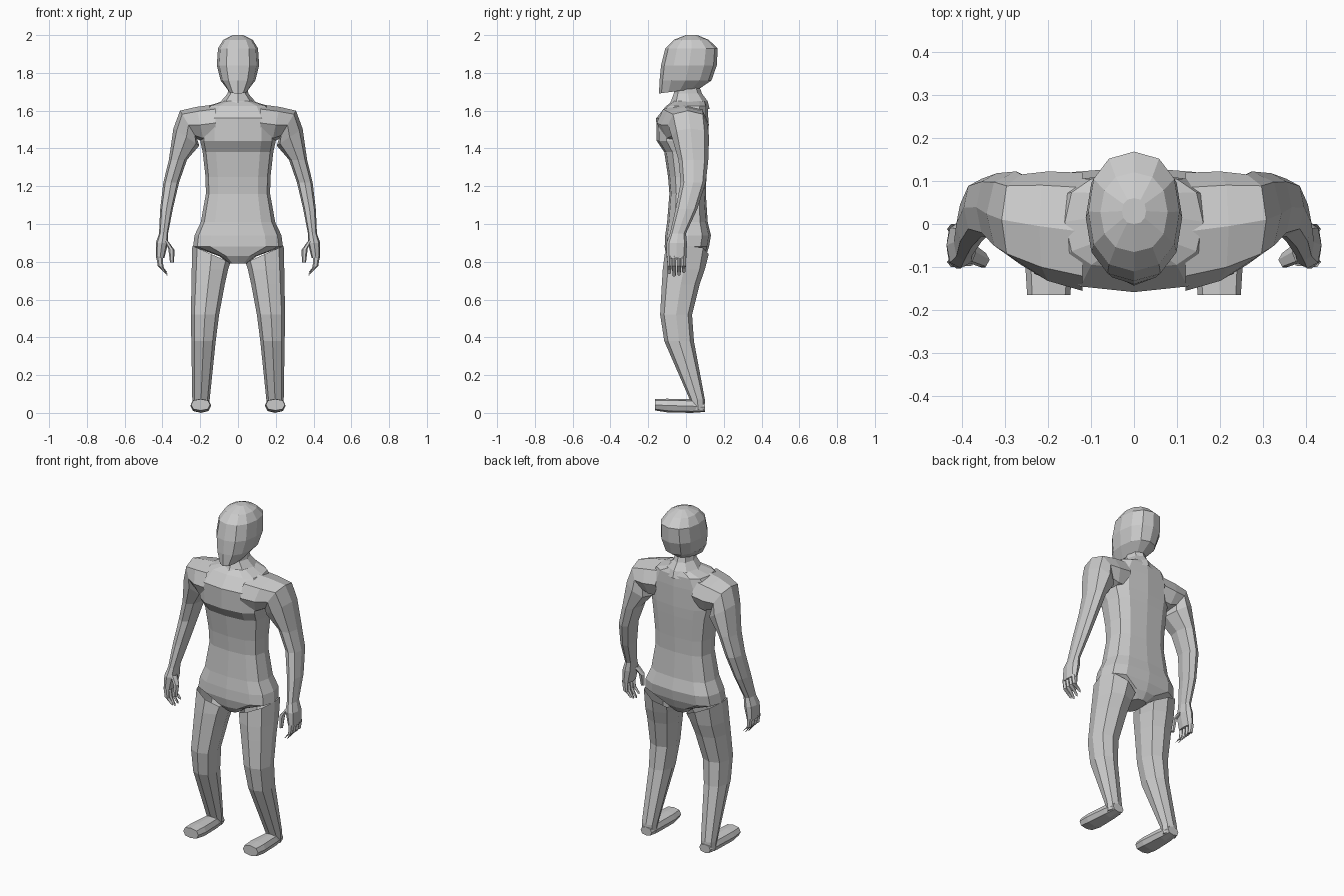
import bpy, bmesh, math
from mathutils import Vector


def loft(name, rings, n=8, e=2.0, mirror=False, caps=(True, True)):
    """Skin a list of rings (centre, u axis, v axis) with superellipse sections."""
    bm = bmesh.new()
    loops = []
    for c, u, v in rings:
        c, u, v = Vector(c), Vector(u), Vector(v)
        loop = []
        for i in range(n):
            a = 2 * math.pi * i / n
            ca, sa = math.cos(a), math.sin(a)
            p = math.copysign(abs(ca) ** (2 / e), ca)
            q = math.copysign(abs(sa) ** (2 / e), sa)
            loop.append(bm.verts.new(c + u * p + v * q))
        loops.append(loop)
    for a, b in zip(loops, loops[1:]):
        for i in range(n):
            j = (i + 1) % n
            bm.faces.new((a[i], a[j], b[j], b[i]))
    if caps[0]:
        bm.faces.new(loops[0])
    if caps[1]:
        bm.faces.new(loops[-1])
    bmesh.ops.recalc_face_normals(bm, faces=bm.faces[:])
    me = bpy.data.meshes.new(name)
    bm.to_mesh(me)
    bm.free()
    ob = bpy.data.objects.new(name, me)
    bpy.context.collection.objects.link(ob)
    if mirror:
        ob.modifiers.new("mirror", "MIRROR").use_mirror_merge = False
    return ob


def level(z, x0, x1, y0, y1, roll=0.0, pitch=0.0):
    """Ring around z from x / y extents; roll lifts +x, pitch lifts +y."""
    return (((x0 + x1) / 2, (y0 + y1) / 2, z),
            ((x1 - x0) / 2, 0, roll), (0, (y1 - y0) / 2, pitch))


# Head with jutting jaw
loft("head", [
    level(1.705, -.05, .05, -.143, .075, pitch=.014),
    level(1.76, -.092, .092, -.14, .135),
    level(1.84, -.112, .112, -.132, .163),
    level(1.93, -.106, .106, -.11, .168),
    level(1.975, -.078, .078, -.065, .12),
    level(2.0, -.028, .028, 0, .06),
], n=12, e=2.3)

# Neck flaring into the trapezius
loft("neck", [
    level(1.61, -.14, .14, -.1, .125),
    level(1.65, -.09, .09, -.08, .115),
    level(1.69, -.055, .055, -.065, .085),
    level(1.73, -.05, .05, -.06, .07),
], caps=(False, False))

# Torso from crotch to collar
loft("torso", [
    level(.79, -.045, .045, -.075, .075),
    level(.83, -.1, .1, -.105, .105),
    level(.88, -.238, .238, -.113, .122),
    level(.94, -.23, .23, -.11, .132),
    level(1.01, -.197, .197, -.1, .115),
    level(1.16, -.17, .17, -.088, .105),
    level(1.25, -.172, .172, -.095, .108),
    level(1.38, -.187, .187, -.115, .115),
    level(1.44, -.2, .2, -.155, .118),
    level(1.56, -.2, .2, -.158, .118),
    level(1.625, -.16, .16, -.105, .115),
    level(1.65, -.08, .08, -.07, .105),
], n=12, e=2.9, caps=(True, False))

# Arms from the shoulder to the palm
loft("arm", [
    ((.12, -.018, 1.535), (0, 0, .098), (0, .137, 0)),
    ((.2, -.005, 1.525), (.02, 0, .095), (0, .127, 0)),
    ((.262, .01, 1.525), (.045, 0, .075), (0, .105, 0)),
    level(1.46, .205, .342, -.075, .122, roll=.045),
    level(1.34, .27, .366, -.04, .118),
    level(1.22, .312, .395, -.028, .105),
    level(1.08, .345, .412, -.055, .06),
    level(.95, .37, .418, -.085, .0),
    level(.90, .37, .435, -.103, .005),
    level(.82, .39, .435, -.103, .002),
], e=2.4, mirror=True, caps=(False, True))

# Curled fingers
for k, y in enumerate((-.088, -.063, -.037, -.012)):
    tip = .722 + .014 * abs(k - 1.3)
    loft(f"finger_{k + 1}", [
        ((.416, y, .83), (.018, 0, 0), (0, .0135, 0)),
        ((.41, y, .775), (.015, 0, .004), (0, .0125, 0)),
        ((.38, y, tip + .006), (.009, 0, .012), (0, .01, 0)),
    ], n=6, mirror=True, caps=(False, True))

# Thumb
loft("thumb", [
    ((.385, -.065, .92), (.018, 0, .014), (0, .025, 0)),
    ((.352, -.083, .865), (.017, 0, .004), (0, .018, 0)),
    ((.35, -.09, .795), (.01, 0, 0), (0, .012, 0)),
], n=6, mirror=True, caps=(False, True))

# Legs with forward-bent knees
loft("leg", [
    level(.84, .04, .242, -.113, .12, roll=.045),
    level(.76, .052, .245, -.123, .1),
    level(.68, .07, .246, -.128, .072),
    level(.52, .1, .25, -.137, .032),
    level(.38, .118, .247, -.115, .042),
    level(.07, .15, .242, .02, .1),
    level(.015, .155, .238, .03, .1),
], e=2.4, mirror=True, caps=(False, True))

# Flat feet
loft("foot", [
    ((.195, .1, .03), (.036, 0, 0), (0, 0, .025)),
    ((.196, .03, .036), (.046, 0, 0), (0, 0, .036)),
    ((.197, -.1, .039), (.055, 0, 0), (0, 0, .036)),
    ((.198, -.165, .043), (.05, 0, 0), (0, 0, .03)),
], e=2.6, mirror=True)
